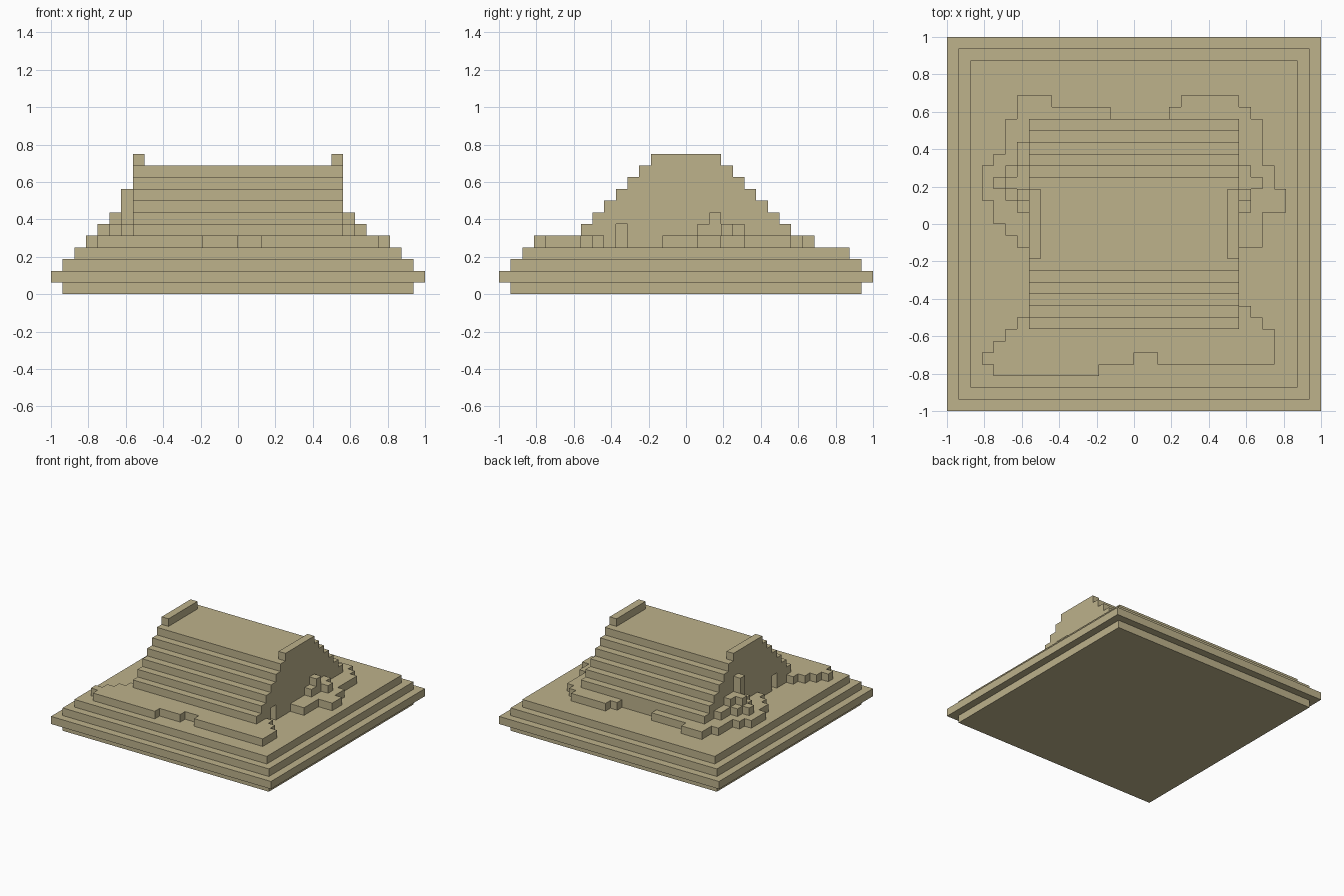
import bpy
import bmesh
from mathutils import Vector

UNIT = 1 / 16  # edge length of one block

default = bpy.data.objects.get("Cube")
if default:
    bpy.data.objects.remove(default, do_unlink=True)

SAND = (0.51, 0.445, 0.26, 1.0)
sandstone = bpy.data.materials.new("sandstone")
sandstone.use_nodes = True
sandstone.diffuse_color = SAND
sandstone.node_tree.nodes["Principled BSDF"].inputs["Base Color"].default_value = SAND


def prism(name, outline, low, high, along="z"):
    """Extrude a flat outline (in block units) along z, or a y-z outline along x."""
    bm = bmesh.new()
    if along == "z":
        points = [Vector((a, b, low)) for a, b in outline]
        push = Vector((0, 0, high - low))
    else:
        points = [Vector((low, a, b)) for a, b in outline]
        push = Vector((high - low, 0, 0))
    face = bm.faces.new([bm.verts.new(p * UNIT) for p in points])
    grown = bmesh.ops.extrude_face_region(bm, geom=[face], use_keep_orig=True)
    moved = [g for g in grown["geom"] if isinstance(g, bmesh.types.BMVert)]
    bmesh.ops.translate(bm, verts=moved, vec=push * UNIT)
    bmesh.ops.recalc_face_normals(bm, faces=bm.faces)
    mesh = bpy.data.meshes.new(name)
    bm.to_mesh(mesh)
    bm.free()
    mesh.materials.append(sandstone)
    obj = bpy.data.objects.new(name, mesh)
    bpy.context.collection.objects.link(obj)
    return obj


def rectangle(x0, y0, x1, y1):
    return [(x0, y0), (x1, y0), (x1, y1), (x0, y1)]


def walk(x, y, moves):
    """Outline traced by alternating x and y moves from a start corner."""
    path = [(x, y)]
    for i, step in enumerate(moves):
        if i % 2 == 0:
            x += step
        else:
            y += step
        path.append((x, y))
    return path


def stepped_profile(layers, doorway):
    """Side profile of the stair mound, with an optional doorway notch."""
    right = [(9, 4)]
    for z in range(5, 5 + layers):
        half = 14 - z
        right += [(half, z if z > 5 else 4), (half, z + 1)]
    right = right[1:]
    left = [(-y, z) for y, z in reversed(right)]
    notch = [(-6, 4), (-6, 6), (-5, 6), (-5, 4)] if doorway else []
    return right + left + notch


# Base terraces
for level, half in enumerate((15, 16, 15, 14)):
    prism(f"base_terrace_{level + 1}", rectangle(-half, -half, half, half), level, level + 1)

# Stepped mound, with end walls that rise one block above the deck
prism("mound_core", stepped_profile(6, False), -8, 8, "x")
for side, low in (("left", 8), ("right", -9)):
    prism(f"end_wall_{side}", stepped_profile(7, True), low, low + 1, "x")

# Low drifts around the foot of the mound
prism("front_drift", walk(9, -7, [1, -1, 1, -1, 1, -3, -10, 1, -2, -1, -3, -1, -9,
                                  1, -1, 1, 1, 1, 1, 1, 1, 1, 1, 1]), 4, 5)
prism("right_drift", walk(-8, 8, [6, 2, -5, 1, -3, -2, -1, -3, -1, -1, -1, -3,
                                  1, -2, 1, -1, 1, -1, 2]), 4, 5)
prism("left_drift", walk(8, 8, [-5, 2, 1, 1, 5, -1, 1, -1, 1, -4, 1, -2, 1, -2,
                                -2, -3, -3]), 4, 5)

# Rubble stacks: for each column, first row and the top height of each block
STACKS = {
    "left_rubble": [(9, 1, (6, 7, 6, 6)), (10, 3, (6,))],
    "right_rubble": [(-10, 1, (6, 9, 7, 7, 6, 6)), (-11, 2, (6, 7, 6)), (-12, 3, (6,))],
}
for name, columns in STACKS.items():
    for x, first, tops in columns:
        for row, top in enumerate(tops, first):
            prism(name, rectangle(x, row, x + 1, row + 1), 5, top)
